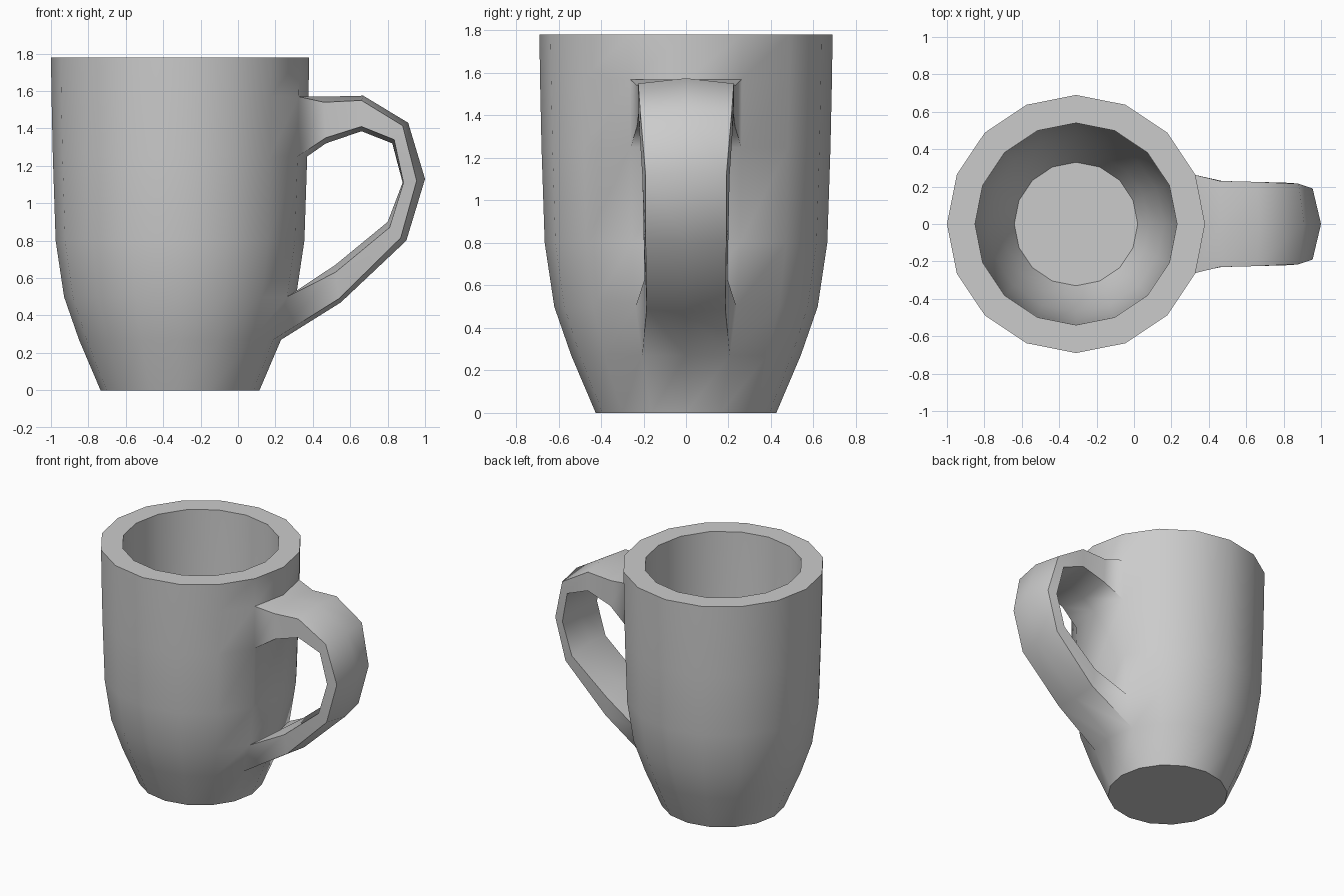
import bpy, bmesh, math

cube = bpy.data.objects.get("Cube")
if cube:
    bpy.data.objects.remove(cube)

SIDES = 16
AXIS_X = -0.31

grey = bpy.data.materials.new("grey ceramic")
grey.use_nodes = True
colour = (0.6, 0.6, 0.6, 1)
grey.diffuse_color = colour
grey.node_tree.nodes["Principled BSDF"].inputs["Base Color"].default_value = colour

bm = bmesh.new()


def ring(radius, z):
    angles = [2 * math.pi * i / SIDES for i in range(SIDES)]
    return [bm.verts.new((AXIS_X + radius * math.cos(a), radius * math.sin(a), z))
            for a in angles]


def bridge(a, b, skip=()):
    n = len(a)
    for i in range(n):
        if i not in skip:
            j = (i + 1) % n
            bm.faces.new((a[i], a[j], b[j], b[i]))


# Cup: outer wall up, over the rim, and down the inner wall
outer = [(0.425, 0), (0.54, 0.27), (0.62, 0.5), (0.665, 0.8),
         (0.68, 1.25), (0.687, 1.57), (0.69, 1.78)]
inner = [(0.54, 1.78), (0.53, 1.25), (0.515, 0.8), (0.47, 0.5),
         (0.39, 0.27), (0.33, 0.15)]
rings = [ring(r, z) for r, z in outer + inner]
LOW, HIGH = 1, 4  # wall bands left open where the handle joins
for i in range(len(rings) - 1):
    bridge(rings[i], rings[i + 1], (0, SIDES - 1) if i in (LOW, HIGH) else ())
bm.faces.new(rings[0])
bm.faces.new(rings[-1])


# Handle: crowned six-sided sections running between the two openings
def root(out, inn):
    return [out[0], out[1], inn[1], inn[0], inn[-1], out[-1]]


def section(out_mid, out_edge, out_y, in_edge, in_y, in_mid):
    points = [(out_mid, 0), (out_edge, out_y), (in_edge, in_y),
              (in_mid, 0), (in_edge, -in_y), (out_edge, -out_y)]
    return [bm.verts.new((x, y, z)) for (x, z), y in points]


sections = [
    root(rings[HIGH + 1], rings[HIGH]),
    section((0.46, 1.57), (0.46, 1.54), 0.23, (0.47, 1.35), 0.23, (0.47, 1.32)),
    section((0.67, 1.575), (0.66, 1.55), 0.225, (0.66, 1.41), 0.225, (0.66, 1.385)),
    section((0.91, 1.43), (0.88, 1.415), 0.215, (0.835, 1.34), 0.22, (0.825, 1.32)),
    section((1.0, 1.13), (0.955, 1.12), 0.19, (0.885, 1.11), 0.205, (0.88, 1.11)),
    section((0.9, 0.8), (0.87, 0.815), 0.19, (0.81, 0.87), 0.2, (0.8, 0.9)),
    section((0.55, 0.47), (0.54, 0.49), 0.185, (0.52, 0.63), 0.195, (0.52, 0.67)),
    root(rings[LOW], rings[LOW + 1]),
]
for a, b in zip(sections, sections[1:]):
    bridge(a, b)

bmesh.ops.recalc_face_normals(bm, faces=bm.faces[:])
mesh = bpy.data.meshes.new("mug")
bm.to_mesh(mesh)
bm.free()
mesh.materials.append(grey)
mug = bpy.data.objects.new("mug", mesh)
bpy.context.collection.objects.link(mug)

# Smooth walls with a crisp rim, base and handle edges
bpy.context.view_layer.objects.active = mug
mug.select_set(True)
bpy.ops.object.shade_smooth_by_angle(angle=math.radians(60))
